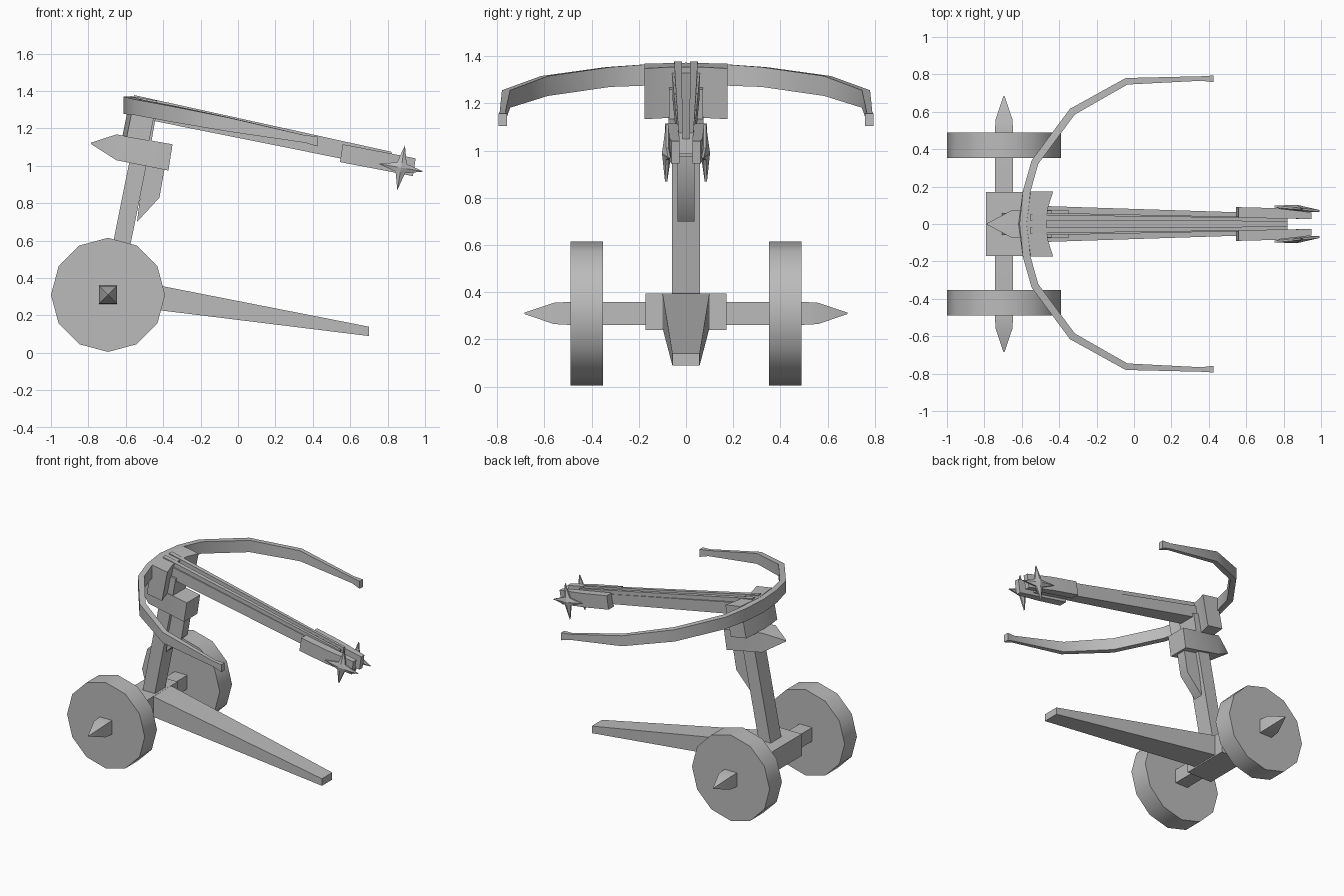
import bpy, bmesh, math
from mathutils import Vector

cube = bpy.data.objects.get("Cube")
if cube:
    bpy.data.objects.remove(cube)

grey = bpy.data.materials.new("plain_grey")
grey.use_nodes = True
colour = (0.5, 0.5, 0.5, 1)
grey.diffuse_color = colour
grey.node_tree.nodes["Principled BSDF"].inputs["Base Color"].default_value = colour


def finish(name, bm):
    """Turn a bmesh into a shaded object in the scene."""
    bmesh.ops.recalc_face_normals(bm, faces=bm.faces[:])
    mesh = bpy.data.meshes.new(name)
    bm.to_mesh(mesh)
    bm.free()
    mesh.materials.append(grey)
    obj = bpy.data.objects.new(name, mesh)
    bpy.context.collection.objects.link(obj)
    bpy.ops.object.select_all(action='DESELECT')
    obj.select_set(True)
    bpy.context.view_layer.objects.active = obj
    bpy.ops.object.shade_smooth_by_angle(angle=math.radians(35))
    return obj


def loft(name, rings):
    """Skin a row of equal-length cross-sections and cap both ends."""
    bm = bmesh.new()
    loops = [[bm.verts.new(p) for p in ring] for ring in rings]
    n = len(loops[0])
    for a, b in zip(loops, loops[1:]):
        for i in range(n):
            j = (i + 1) % n
            bm.faces.new((a[i], a[j], b[j], b[i]))
    bm.faces.new(loops[0])
    bm.faces.new(loops[-1])
    return finish(name, bm)


def plate(name, profile, y0, y1):
    """Side profile of (x, z) points extruded across y."""
    return loft(name, [[(x, y, z) for x, z in profile] for y in (y0, y1)])


def section(x, y0, y1, z0, z1):
    return [(x, y0, z0), (x, y1, z0), (x, y1, z1), (x, y0, z1)]


def taper(name, start, end):
    return loft(name, [section(*start), section(*end)])


AXLE_X, AXLE_Z = -0.695, 0.31

# Wheels
for label, side in (("right", -1), ("left", 1)):
    rings = []
    for y in (0.352, 0.49):
        rings.append([(AXLE_X + 0.305 * math.cos(math.tau * i / 12), side * y,
                       AXLE_Z + 0.305 * math.sin(math.tau * i / 12)) for i in range(12)])
    loft(label + "_wheel", rings)

# Axle with pointed ends
rings = []
for y, r in ((-0.685, 0.003), (-0.56, 0.045), (-0.49, 0.049),
             (0.49, 0.049), (0.56, 0.045), (0.685, 0.003)):
    rings.append([(AXLE_X + a * r, y, AXLE_Z + b * r)
                  for a, b in ((-1, -1), (1, -1), (1, 1), (-1, 1))])
loft("axle", rings)

# Hub and trail
taper("hub", (-0.79, -0.172, 0.172, 0.24, 0.395), (-0.595, -0.172, 0.172, 0.24, 0.395))
taper("trail", (-0.6, -0.1, 0.1, 0.25, 0.395), (0.7, -0.058, 0.058, 0.09, 0.14))

# Leaning post, brace and pointed collar
plate("post", [(-0.72, 0.33), (-0.625, 0.33), (-0.46, 1.15), (-0.555, 1.15)], -0.06, 0.06)
plate("neck", [(-0.58, 1.08), (-0.475, 1.06), (-0.44, 1.26), (-0.55, 1.28)], -0.072, 0.072)
plate("brace", [(-0.54, 0.7), (-0.42, 0.83), (-0.39, 1.0), (-0.5, 1.02)], -0.035, 0.035)
rings = []
for x, w, z0, z1 in ((-0.785, 0.004, 1.116, 1.124), (-0.65, 0.075, 1.03, 1.168)):
    rings.append(section(x, -w, w, z0, z1))
rings.append([(-0.372, -0.075, 0.975), (-0.372, 0.075, 0.975),
              (-0.35, 0.075, 1.115), (-0.35, -0.075, 1.115)])
loft("collar", rings)

# Bow block with a hollowed front, leaning like the post
outline = [(-0.552, -0.175), (-0.432, -0.175), (-0.462, -0.08), (-0.468, 0),
           (-0.462, 0.08), (-0.432, 0.175), (-0.552, 0.175), (-0.575, 0)]
loft("bow_block", [[(x + dx, y, z - 0.17 * (x + 0.5)) for x, y in outline]
                   for dx, z in ((-0.043, 1.145), (0, 1.36))])

# Curved bow: (x, y, half thickness, half height)
half = [(-0.53, 0.33, 0.02, 0.042), (-0.33, 0.6, 0.02, 0.042),
        (-0.04, 0.763, 0.018, 0.037), (0.36, 0.778, 0.012, 0.02),
        (0.425, 0.776, 0.018, 0.027)]
path = [(x, -y, t, h) for x, y, t, h in reversed(half)]
path += [(-0.575, -0.17, 0.02, 0.045), (-0.592, 0, 0.02, 0.047), (-0.575, 0.17, 0.02, 0.045)]
path += half
rings = []
for i, (x, y, t, h) in enumerate(path):
    before, after = path[max(i - 1, 0)], path[min(i + 1, len(path) - 1)]
    along = Vector((after[0] - before[0], after[1] - before[1])).normalized()
    nx, ny = -along.y * t, along.x * t
    z = 1.324 - 0.19 * (x + 0.592)
    rings.append([(x - nx, y - ny, z - h), (x + nx, y + ny, z - h),
                  (x + nx, y + ny, z + h), (x - nx, y - ny, z + h)])
loft("bow", rings)

# Stock with two rails forming the bolt groove
taper("stock", (-0.5, -0.06, 0.06, 1.25, 1.335), (0.82, -0.034, 0.034, 0.985, 1.05))
for label, side in (("right", -1), ("left", 1)):
    taper(label + "_rail", (-0.555, side * 0.018, side * 0.05, 1.3, 1.378),
          (0.82, side * 0.014, side * 0.032, 1.02, 1.075))

    # Cheek at the end of the stock
    cheek = []
    for (xb, zb), (xt, zt), inner, outer in (
            ((0.545, 1.02), (0.56, 1.115), 0.03, 0.09),
            ((0.74, 0.983), (0.755, 1.078), 0.03, 0.085),
            ((0.935, 0.945), (0.95, 1.04), 0.027, 0.062)):
        cheek.append([(xb, side * inner, zb), (xb, side * outer, zb),
                      (xt, side * outer, zt), (xt, side * inner, zt)])
    loft(label + "_cheek", cheek)

    # Four-pointed winch star, thick in the middle
    cx, cz, cy = 0.872, 0.99, 0.082
    bm = bmesh.new()
    rim = []
    for i in range(8):
        r = 0.122 if i % 2 == 0 else 0.036
        a = math.tau * i / 8 - 0.17
        x = cx + r * math.cos(a)
        y = cy - 0.1 * (x - cx)
        z = cz + r * math.sin(a)
        rim.append([bm.verts.new((x, side * (y + d), z)) for d in (-0.005, 0.005)])
    hubs = [bm.verts.new((cx, side * (cy + d), cz)) for d in (-0.02, 0.02)]
    for i in range(8):
        p, q = rim[i], rim[(i + 1) % 8]
        bm.faces.new((p[0], q[0], q[1], p[1]))
        for k in (0, 1):
            bm.faces.new((p[k], q[k], hubs[k]))
    finish(label + "_winch_star", bm)
